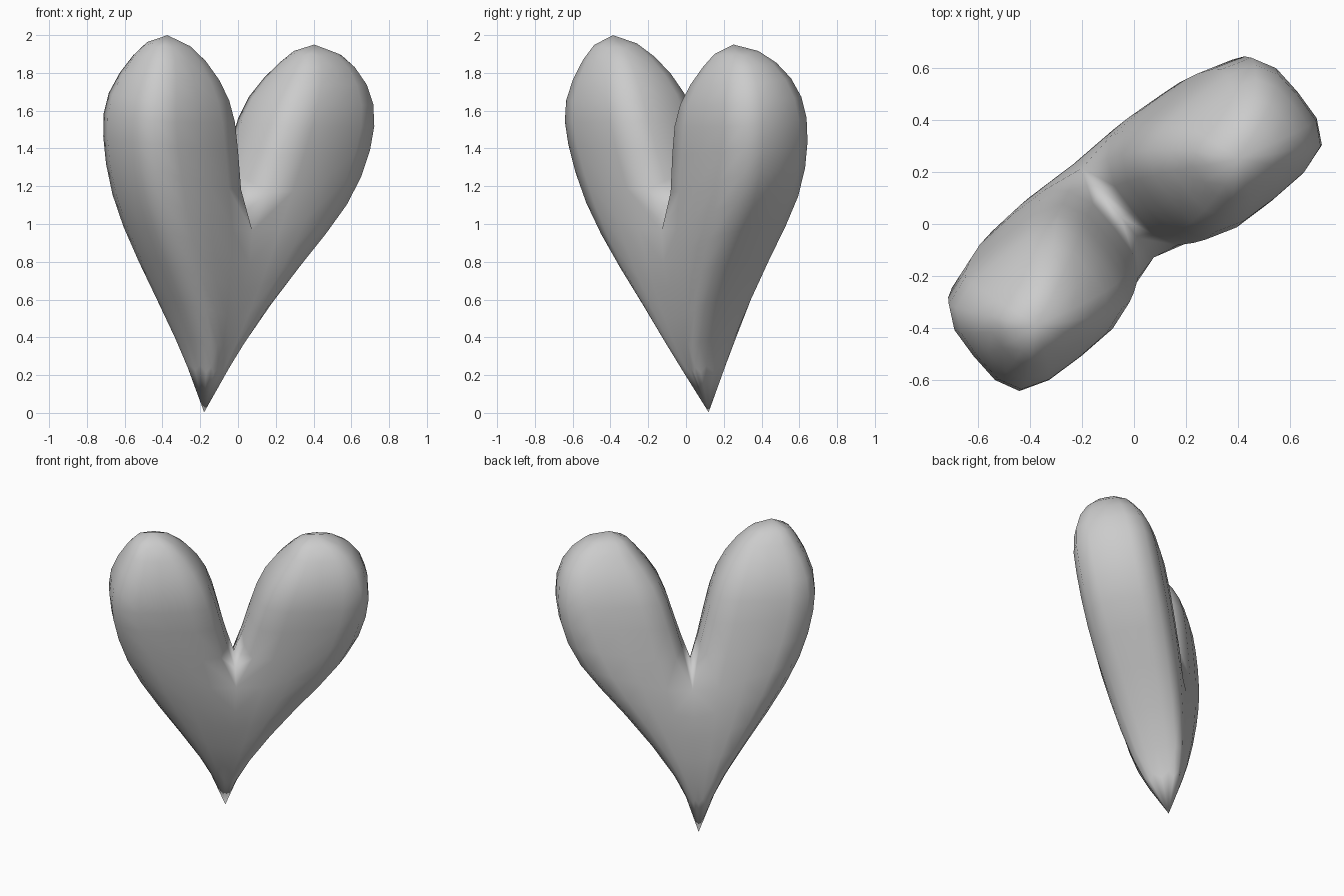
import bpy, bmesh, math
from mathutils import Vector

if "Cube" in bpy.data.objects:
    bpy.data.objects.remove(bpy.data.objects["Cube"])

ANGLE = math.radians(39)          # heart plane is turned about z
U = Vector((math.cos(ANGLE), math.sin(ANGLE), 0))
V = Vector((-math.sin(ANGLE), math.cos(ANGLE), 0))


def place(u, s, t):
    """u across the heart, s up its leaning plane, t through its thickness."""
    return U * u + V * (0.206 - 0.135 * s + t) + Vector((0, 0, 0.003 + 0.994 * s + 0.1 * t))


# Midline below the notch: u, s, half thickness
MID = [(-0.052, 0.36, 0.145), (-0.035, 0.68, 0.21), (-0.022, 0.98, 0.22)]
NOTCH = (-0.022, 1.14)
THICK = [0.155, 0.225, 0.258, 0.262, 0.242, 0.155]

# Outer outline, inner outline above the notch, and crown of each lobe
LOBES = [
    dict(outer=[(-0.235, 0.39), (-0.50, 0.80), (-0.69, 1.15), (-0.78, 1.45), (-0.785, 1.68), (-0.69, 1.89)],
         inner=[(-0.115, 1.42), (-0.19, 1.68), (-0.32, 1.88)], top=(-0.535, 2.01)),
    dict(outer=[(0.094, 0.39), (0.40, 0.81), (0.665, 1.14), (0.785, 1.42), (0.797, 1.66), (0.70, 1.85)],
         inner=[(0.08, 1.40), (0.17, 1.66), (0.31, 1.85)], top=(0.47, 1.96)),
]

bm = bmesh.new()
tip = bm.verts.new(place(-0.064, 0, 0))
mid_front = [bm.verts.new(place(u, s, -t)) for u, s, t in MID]
mid_back = [bm.verts.new(place(u, s, t)) for u, s, t in MID]
notch = bm.verts.new(place(*NOTCH, 0))


def section(inner, outer, thick, fractions):
    """Vertices at (fraction from inner to outer, fraction of thickness)."""
    i, o = Vector(inner), Vector(outer)
    return [bm.verts.new(place(*(i.lerp(o, f)), thick * h)) for f, h in fractions]


# Boxy corners of the sections: fraction along, fraction of thickness
CORNERS = [(0.84, 0.78), (0.89, 0.82), (0.93, 0.84), (0.93, 0.84), (0.92, 0.84), (0.9, 0.8)]

for lobe in LOBES:
    # Joined lower body, open towards the midline
    rings = []
    for k in range(3):
        c, h = CORNERS[k]
        shape = [(0.47, -1), (c, -h), (1, 0), (c, h), (0.47, 1)]
        half = section(MID[k][:2], lobe["outer"][k], THICK[k], shape)
        rings.append([notch, mid_front[k]] + half + [mid_back[k]])
    # Free lobe above the notch
    for k in range(3, 6):
        c, h = CORNERS[k]
        shape = [(0, 0), (1 - c, -h), (0.5, -1), (c, -h), (1, 0), (c, h), (0.5, 1), (1 - c, h)]
        rings.append(section(lobe["inner"][k - 3], lobe["outer"][k], THICK[k], shape))
    for j in range(1, 7):
        bm.faces.new((tip, rings[0][j], rings[0][j + 1]))
    for k in range(5):
        for j in (range(1, 7) if k < 2 else range(8)):
            n = (j + 1) % 8
            bm.faces.new((rings[k][j], rings[k][n], rings[k + 1][n], rings[k + 1][j]))
    crown = bm.verts.new(place(*lobe["top"], 0))
    for j in range(8):
        bm.faces.new((rings[5][j], rings[5][(j + 1) % 8], crown))

# Tighten the saddle between the lobes
crease = bm.edges.layers.float.new("crease_edge")
for v in (mid_front[2], mid_back[2]):
    bm.edges.get((v, notch))[crease] = 0.8

bmesh.ops.recalc_face_normals(bm, faces=bm.faces)
mesh = bpy.data.meshes.new("heart")
bm.to_mesh(mesh)
bm.free()
heart = bpy.data.objects.new("heart", mesh)
bpy.context.collection.objects.link(heart)
for p in mesh.polygons:
    p.use_smooth = True

# Keep the bottom tip pointed
point = mesh.attributes.new("crease_vert", 'FLOAT', 'POINT')
point.data[0].value = 1.0

sub = heart.modifiers.new("smooth", 'SUBSURF')
sub.levels = sub.render_levels = 1

# Swell the cage so the smoothed surface passes through the planned points
targets = [v.co.copy() for v in mesh.vertices]
for _ in range(4):
    bpy.context.view_layer.update()
    shown = heart.evaluated_get(bpy.context.evaluated_depsgraph_get())
    smooth = [shown.data.vertices[i].co.copy() for i in range(len(targets))]
    for v, want, got in zip(mesh.vertices, targets, smooth):
        v.co += (want - got) * 0.9
    mesh.update()
    heart.update_tag()
